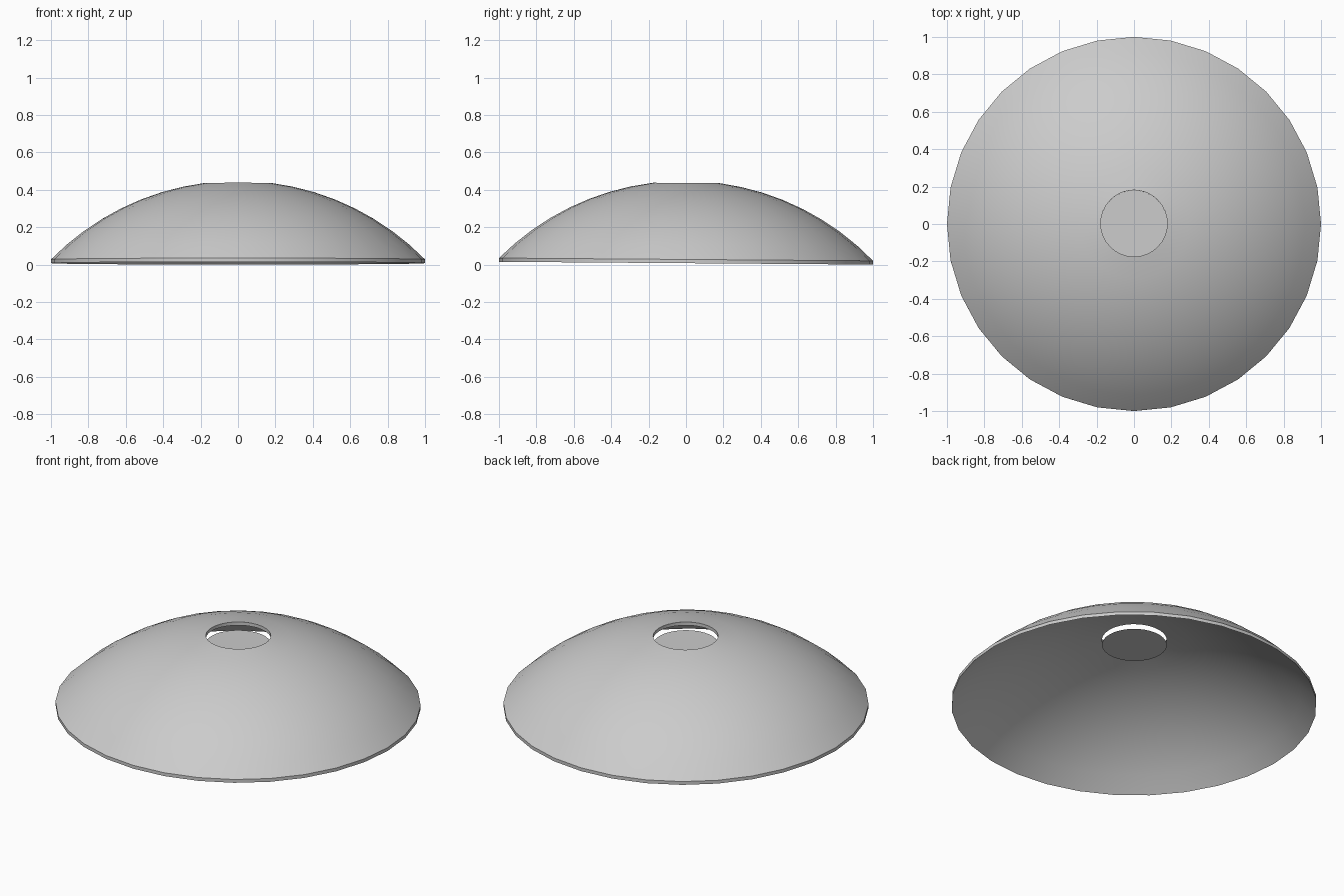
import bpy, bmesh, math
from mathutils import Matrix

if "Cube" in bpy.data.objects:
    bpy.data.objects.remove(bpy.data.objects["Cube"])

SIDES = 32
TILT = Matrix.Rotation(math.radians(-0.43), 4, 'X')
R = 1.4            # sphere radius of the dome
HOLE = 0.178
WALL = 0.02
BASE = 0.0275      # height of the upper rim edge


def finish(bm, name):
    bmesh.ops.transform(bm, matrix=TILT, verts=bm.verts)
    bmesh.ops.recalc_face_normals(bm, faces=bm.faces)
    mesh = bpy.data.meshes.new(name)
    bm.to_mesh(mesh)
    bm.free()
    obj = bpy.data.objects.new(name, mesh)
    bpy.context.collection.objects.link(obj)
    bpy.ops.object.select_all(action='DESELECT')
    obj.select_set(True)
    bpy.context.view_layer.objects.active = obj
    bpy.ops.object.shade_smooth_by_angle(angle=math.radians(30))
    return obj


# Dome shell: closed profile of outer and inner arcs, lathed around z
a0, a1 = math.asin(1 / R), math.asin(HOLE / R)
steps = 8
angles = [a0 + (a1 - a0) * i / steps for i in range(steps + 1)]
outer = [(R * math.sin(a), BASE + R * (math.cos(a) - math.cos(a0))) for a in angles]
profile = outer + [(r, z - WALL) for r, z in reversed(outer)]

bm = bmesh.new()
rings = []
for r, z in profile:
    rings.append([bm.verts.new((r * math.cos(2 * math.pi * k / SIDES),
                                r * math.sin(2 * math.pi * k / SIDES), z))
                  for k in range(SIDES)])
for i, ring in enumerate(rings):
    nxt = rings[(i + 1) % len(rings)]
    for k in range(SIDES):
        j = (k + 1) % SIDES
        bm.faces.new((ring[k], ring[j], nxt[j], nxt[k]))
finish(bm, "dome_shell")

# Flat disc hanging just below the top opening
bm = bmesh.new()
bmesh.ops.create_circle(bm, cap_ends=True, radius=HOLE, segments=SIDES,
                        matrix=Matrix.Translation((0, 0, 0.387)))
finish(bm, "inner_disc")
